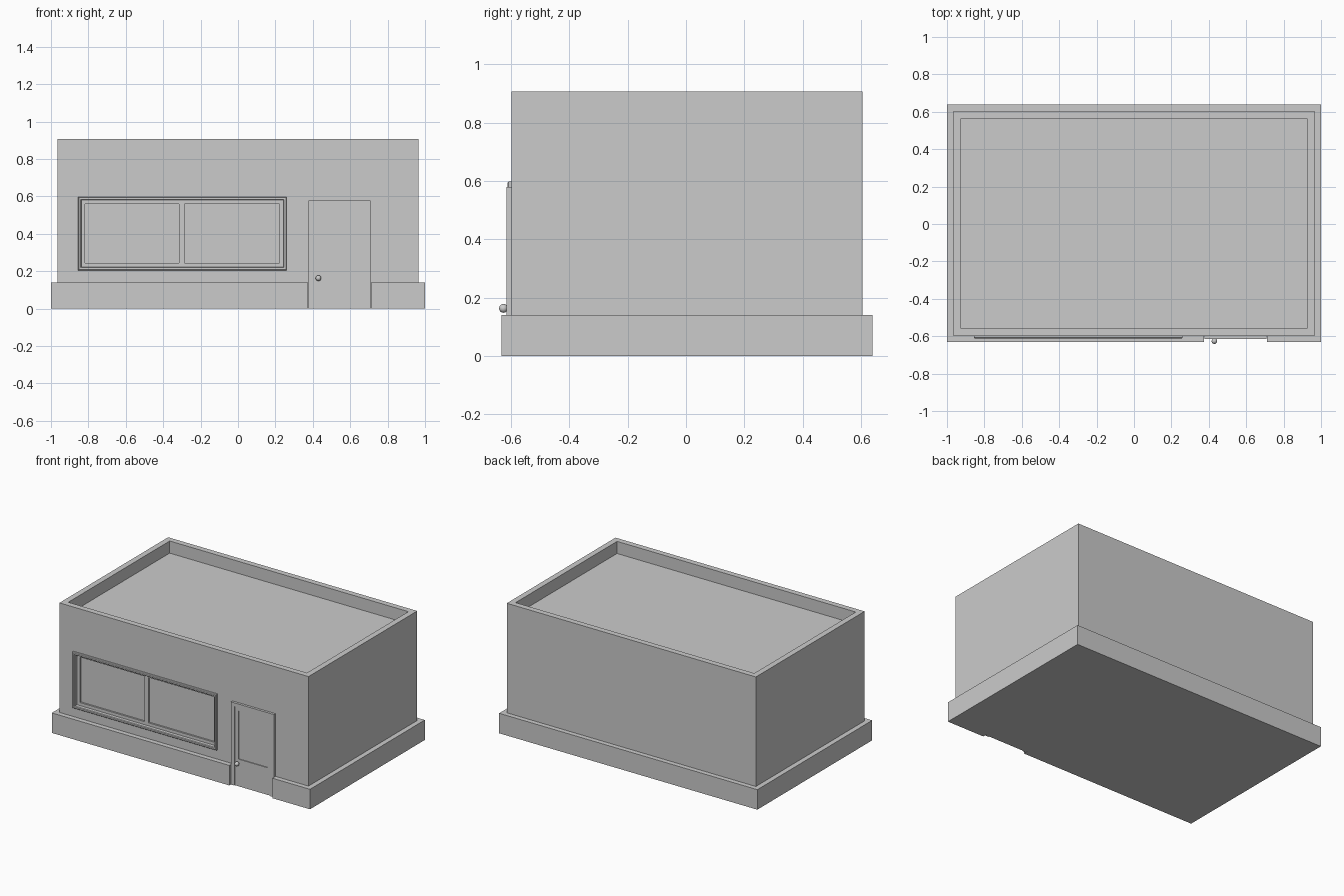
import bpy, bmesh
from math import radians

if "Cube" in bpy.data.objects:
    bpy.data.objects.remove(bpy.data.objects["Cube"])

FRONT = -0.598   # wall front plane
BACK = 0.605


def finish(name, bm):
    bmesh.ops.recalc_face_normals(bm, faces=bm.faces)
    me = bpy.data.meshes.new(name)
    bm.to_mesh(me)
    bm.free()
    ob = bpy.data.objects.new(name, me)
    bpy.context.collection.objects.link(ob)
    return ob


def add_box(bm, x0, x1, y0, y1, z0, z1):
    vs = bmesh.ops.create_cube(bm, size=1)["verts"]
    for v in vs:
        v.co = (x1 if v.co.x > 0 else x0,
                y1 if v.co.y > 0 else y0,
                z1 if v.co.z > 0 else z0)


def box(name, *dims):
    bm = bmesh.new()
    add_box(bm, *dims)
    return finish(name, bm)


def ring(name, x0, x1, z0, z1, w, y0, y1, bevel=0.0):
    """Rectangular picture frame of width w, from front y0 to back y1."""
    bm = bmesh.new()
    loops = []
    for d, y in ((0, y1), (0, y0 + bevel), (bevel, y0),
                 (w - bevel, y0), (w, y0 + bevel), (w, y1)):
        loops.append([bm.verts.new(p) for p in (
            (x0 + d, y, z0 + d), (x1 - d, y, z0 + d),
            (x1 - d, y, z1 - d), (x0 + d, y, z1 - d))])
    for i in range(6):
        a, b = loops[i], loops[(i + 1) % 6]
        for j in range(4):
            k = (j + 1) % 4
            bm.faces.new((a[j], a[k], b[k], b[j]))
    return finish(name, bm)


# plinth: footprint with a notch for the door, extruded upward
bm = bmesh.new()
outline = [(-1, -0.632), (0.375, -0.632), (0.375, FRONT), (0.71, FRONT),
           (0.71, -0.632), (1, -0.632), (1, 0.639), (-1, 0.639)]
base = bm.faces.new([bm.verts.new((x, y, 0)) for x, y in outline])
ext = bmesh.ops.extrude_face_region(bm, geom=[base], use_keep_orig=True)
for v in ext["geom"]:
    if isinstance(v, bmesh.types.BMVert):
        v.co.z = 0.14
finish("plinth", bm)

# walls with parapet and sunken roof
bm = bmesh.new()
add_box(bm, -0.965, 0.965, FRONT, BACK, 0.14, 0.907)
top = max(bm.faces, key=lambda f: f.calc_center_median().z)
bmesh.ops.inset_region(bm, faces=[top], thickness=0.057)
roof = bmesh.ops.extrude_face_region(bm, geom=[top])
bmesh.ops.translate(bm, vec=(0, 0, -0.085),
                    verts=[g for g in roof["geom"] if isinstance(g, bmesh.types.BMVert)])
if top.is_valid:
    bm.faces.remove(top)
walls = finish("walls", bm)

# window opening
cutter = box("window_cutter", -0.838, 0.243, -0.7, -0.565, 0.222, 0.581)
cutter.hide_render = True
cutter.hide_viewport = True
cutter.display_type = 'WIRE'
cut = walls.modifiers.new("window_opening", 'BOOLEAN')
cut.operation = 'DIFFERENCE'
cut.solver = 'EXACT'
cut.object = cutter

# window trim, sash, mullion and glass
ring("window_trim", -0.855, 0.26, 0.205, 0.598, 0.018, -0.612, -0.59, 0.004)
ring("window_sash", -0.838, 0.243, 0.222, 0.581, 0.021, -0.583, -0.564)
box("window_mullion", -0.315, -0.285, -0.583, -0.564, 0.242, 0.561)
for side, x0, x1 in (("left", -0.82, -0.313), ("right", -0.287, 0.225)):
    box("window_glass_" + side, x0, x1, -0.571, -0.563, 0.24, 0.563)

# door frame: two jambs and a head
bm = bmesh.new()
dx0, dx1, fw = 0.376, 0.708, 0.026
u = [(dx0, 0), (dx0, 0.579), (dx1, 0.579), (dx1, 0),
     (dx1 - fw, 0), (dx1 - fw, 0.579 - fw), (dx0 + fw, 0.579 - fw), (dx0 + fw, 0)]
face = bm.faces.new([bm.verts.new((x, -0.615, z)) for x, z in u])
ext = bmesh.ops.extrude_face_region(bm, geom=[face], use_keep_orig=True)
for v in ext["geom"]:
    if isinstance(v, bmesh.types.BMVert):
        v.co.y = FRONT + 0.002
finish("door_frame", bm)

# door leaf with a shallow panel: rails and stiles over a backing
box("door_panel", dx0 + fw, dx1 - fw, -0.603, FRONT + 0.002, 0, 0.553)
ring("door_stiles", dx0 + fw, dx1 - fw, 0.163, 0.553, 0.027, -0.609, -0.602)
box("door_kick_plate", dx0 + fw, dx1 - fw, -0.609, -0.602, 0, 0.163)

# door knob on a short stem
bpy.ops.mesh.primitive_uv_sphere_add(segments=24, ring_count=12, radius=0.015,
                                     location=(0.43, -0.626, 0.163))
knob = bpy.context.object
knob.name = "door_knob"
bpy.ops.object.shade_smooth_by_angle()
bpy.ops.mesh.primitive_cylinder_add(vertices=16, radius=0.006, depth=0.02,
                                    location=(0.43, -0.613, 0.163),
                                    rotation=(radians(90), 0, 0))
bpy.context.object.name = "door_knob_stem"
bpy.ops.object.shade_smooth_by_angle()
